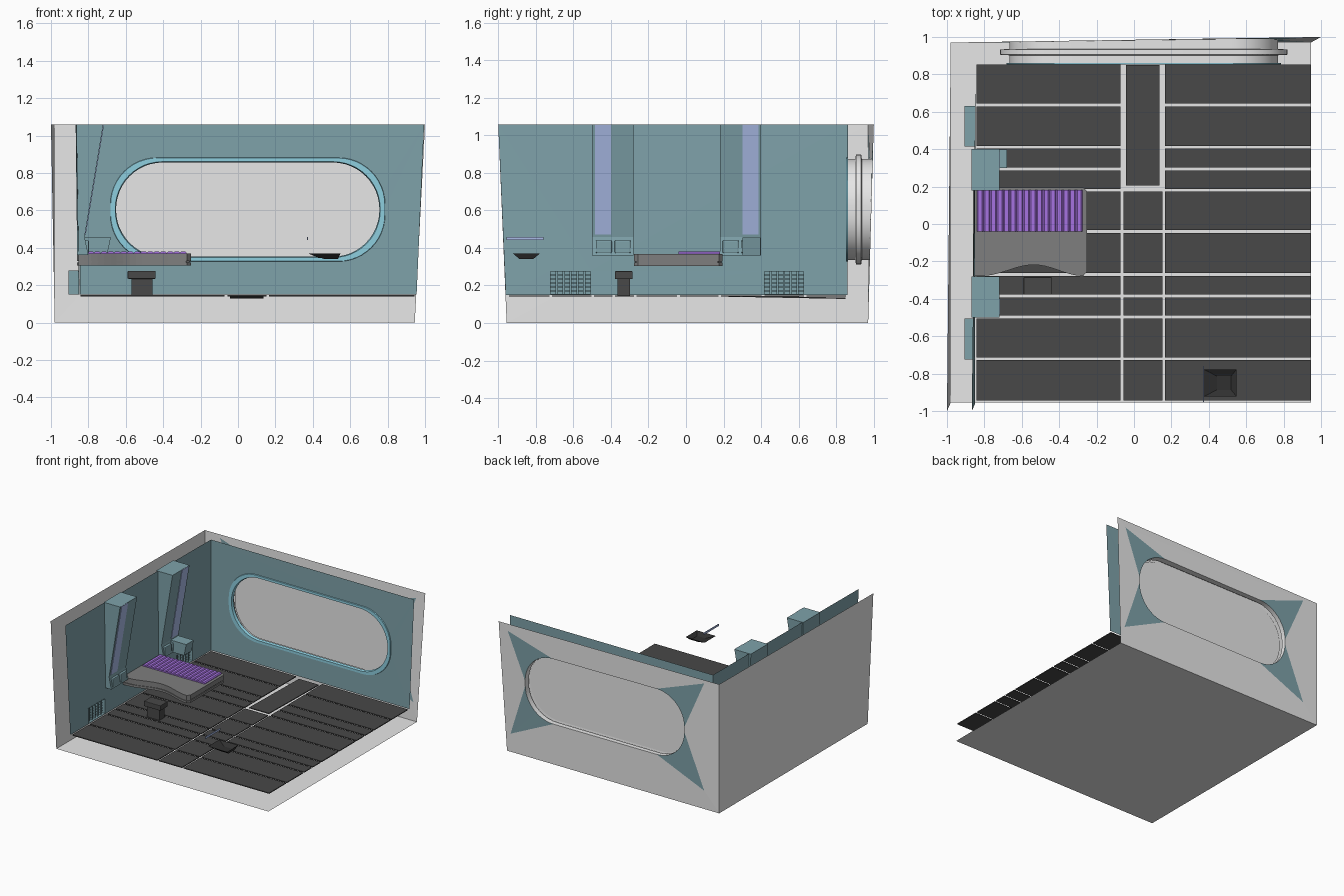
import bpy, bmesh, math
from mathutils import Vector

if "Cube" in bpy.data.objects:
    bpy.data.objects.remove(bpy.data.objects["Cube"])


def mat(name, r, g, b):
    m = bpy.data.materials.new(name)
    m.diffuse_color = (r, g, b, 1)
    m.use_nodes = True
    m.node_tree.nodes["Principled BSDF"].inputs["Base Color"].default_value = m.diffuse_color
    return m


WHITE = mat("pale grey", 0.8, 0.8, 0.8)
TEAL = mat("dusty teal", 0.21, 0.36, 0.40)
CYAN = mat("light cyan", 0.27, 0.62, 0.74)
DARK = mat("charcoal", 0.065, 0.065, 0.065)
GREY = mat("mid grey", 0.21, 0.21, 0.21)
PURPLE = mat("purple", 0.38, 0.17, 0.75)
BLUE = mat("pale blue", 0.40, 0.50, 0.80)
BLACK = mat("near black", 0.03, 0.03, 0.03)


def finish(name, bm, *mats, smooth=False):
    me = bpy.data.meshes.new(name)
    bm.to_mesh(me)
    bm.free()
    for m in mats:
        me.materials.append(m)
    ob = bpy.data.objects.new(name, me)
    bpy.context.collection.objects.link(ob)
    if smooth:
        bpy.context.view_layer.objects.active = ob
        ob.select_set(True)
        bpy.ops.object.shade_smooth_by_angle(angle=math.radians(30))
        ob.select_set(False)
    return ob


def add_box(bm, x0, x1, y0, y1, z0, z1):
    r = bmesh.ops.create_cube(bm, size=1)
    for v in r["verts"]:
        v.co = ((x0 + x1) / 2 + v.co.x * (x1 - x0), (y0 + y1) / 2 + v.co.y * (y1 - y0),
                (z0 + z1) / 2 + v.co.z * (z1 - z0))
    return r["verts"]


def box(name, m, *dims, bevel=0):
    bm = bmesh.new()
    add_box(bm, *dims)
    if bevel:
        bmesh.ops.bevel(bm, geom=bm.edges[:], offset=bevel, segments=2, affect='EDGES', profile=0.5)
    return finish(name, bm, m)


def prism(name, m, pts, vec):
    """Closed outline extruded along vec."""
    bm = bmesh.new()
    f = bm.faces.new([bm.verts.new(p) for p in pts])
    r = bmesh.ops.extrude_face_region(bm, geom=[f], use_keep_orig=True)
    bmesh.ops.translate(bm, vec=vec, verts=[g for g in r["geom"] if isinstance(g, bmesh.types.BMVert)])
    bmesh.ops.recalc_face_normals(bm, faces=bm.faces[:])
    return finish(name, bm, m)


def sheet(name, m, loops):
    """Flat sheet filled between an outline and its holes."""
    bm = bmesh.new()
    edges = []
    for pts in loops:
        vs = [bm.verts.new(p) for p in pts]
        edges += [bm.edges.new((vs[i - 1], vs[i])) for i in range(len(vs))]
    bmesh.ops.triangle_fill(bm, use_beauty=True, edges=edges)
    return finish(name, bm, m)


SEG = 12


def window_loop(hw, hh, y, r=0.25):
    """Rounded window outline, four corner arcs in order: +x+z, -x+z, -x-z, +x-z."""
    pts = []
    for k, (sx, sz) in enumerate(((1, 1), (-1, 1), (-1, -1), (1, -1))):
        for i in range(SEG + 1):
            a = math.pi / 2 * (k + i / SEG)
            x = 0.052 + sx * (hw - r) + r * math.cos(a)
            z = 0.604 + sz * (hh - r) + r * math.sin(a)
            pts.append(Vector((x, y(x, z) if callable(y) else y, z)))
    return pts


def loft(name, m, loops):
    bm = bmesh.new()
    rows = [[bm.verts.new(p) for p in l] for l in loops]
    for a, b in zip(rows, rows[1:]):
        for i in range(len(a)):
            bm.faces.new((a[i - 1], a[i], b[i], b[i - 1]))
    return finish(name, bm, m, smooth=True)


# outer shell: bottom, left side, back with window surround and teal corners
def back_y(x, z):
    return 0.97 + 0.03 * (z / 1.06) * (x + 1) / 2


sheet("shell_bottom", WHITE, [[(-0.98, -0.955, 0), (0.945, -0.955, 0), (0.945, 0.97, 0), (-0.98, 0.97, 0)]])
sheet("shell_left", WHITE, [[(-0.98, -0.955, 0), (-0.98, 0.97, 0), (-0.98, 0.97, 1.058), (-1, -1, 1.058)]])
bm = bmesh.new()
P = lambda x, z: bm.verts.new((x, back_y(x, z), z))
outer = [P(1.0, 1.058), P(-0.98, 1.058), P(-0.98, 0), P(0.945, 0)]
inner = [P(0.92, 1.0), P(-0.845, 1.03), P(-0.845, 0.15), P(0.91, 0.15)]
ring = [bm.verts.new(p) for p in window_loop(0.718, 0.27, back_y)]
for k in range(4):
    n = (k + 1) % 4
    bm.faces.new((outer[k], outer[n], inner[n], inner[k]))
    end, start = ring[k * (SEG + 1) + SEG], ring[n * (SEG + 1)]
    bm.faces.new((inner[k], inner[n], start, end))
    for i in range(SEG):
        j = k * (SEG + 1) + i
        bm.faces.new((inner[k], ring[j + 1], ring[j])).material_index = 1
finish("shell_back", bm, WHITE, TEAL)

# window tunnel with flange, pane and coloured rim
loft("window_tunnel", WHITE, [window_loop(0.718, 0.27, 0.862), window_loop(0.718, 0.27, 0.902),
     window_loop(0.768, 0.292, 0.905), window_loop(0.768, 0.292, 0.933),
     window_loop(0.718, 0.27, 0.936), window_loop(0.718, 0.27, back_y)])
sheet("window_pane", WHITE, [window_loop(0.717, 0.269, 0.91)])
loft("window_rim", CYAN, [window_loop(0.735, 0.278, 0.862), window_loop(0.733, 0.276, 0.852),
     window_loop(0.708, 0.256, 0.852), window_loop(0.704, 0.252, 0.875)])

# inner walls
sheet("inner_back_wall", TEAL, [[(-0.845, 0.86, 0.15), (0.955, 0.86, 0.15), (0.995, 0.862, 1.058),
      (-0.845, 0.86, 1.058)], window_loop(0.72, 0.27, 0.86)])


def wall_x(y, z):
    return -0.847 - 0.02 * (0.86 - y) / 1.86 * (z / 1.06)


VENTS = ((-0.725, -0.505), (0.415, 0.63))
outline = [(-0.96, 0.15)]
for a, b in VENTS:
    outline += [(a, 0.15), (a, 0.278), (b, 0.278), (b, 0.15)]
outline += [(0.86, 0.15), (0.86, 1.058), (-1.0, 1.058)]
sheet("inner_left_wall", TEAL, [[(wall_x(y, z), y, z) for y, z in outline]])

# recessed wall vents with slats
for n, (a, b) in enumerate(VENTS):
    bm = bmesh.new()
    add_box(bm, -0.905, -0.900, a, b, 0.15, 0.278)
    for y in (a, b - 0.004):
        add_box(bm, -0.905, -0.85, y, y + 0.004, 0.15, 0.278)
    for z in (0.15, 0.274):
        add_box(bm, -0.905, -0.85, a, b, z, z + 0.004)
    for i in range(1, 6):
        y = a + (b - a) * i / 6
        add_box(bm, -0.90, -0.865, y - 0.006, y + 0.006, 0.154, 0.274)
        z = 0.15 + 0.128 * i / 6
        add_box(bm, -0.90, -0.875, a, b, z - 0.003, z + 0.003)
    finish(f"vent_{n}", bm, TEAL)


# leaning wall pillars with light strips, mirrored along the wall
def lean(z):
    return -0.72 - 0.10 * (1.058 - z) / 0.60


for n, s in enumerate((-1, 1)):
    Y = lambda d: -0.05 + s * d
    prism(f"pillar_{n}", TEAL, [(x, Y(0.23), z) for x, z in
          ((-0.868, 1.058), (-0.72, 1.058), (-0.82, 0.458), (-0.80, 0.36), (-0.86, 0.36))],
          (0, s * 0.22, 0))
    prism(f"light_strip_{n}", BLUE, [(lean(z) + 0.004, Y(d), z) for d, z in
          ((0.35, 0.47), (0.435, 0.47), (0.435, 1.057), (0.35, 1.057))], (-0.006, 0, 0))
    for d in (0.245, 0.345):
        ys = sorted((Y(d), Y(d + 0.085)))
        box(f"pillar_plate_{n}", TEAL, -0.83, -0.797, ys[0], ys[1], 0.372, 0.44, bevel=0.006)
prism("wall_console", TEAL, [(x, 0.30, z) for x, z in
      ((-0.82, 0.455), (-0.68, 0.455), (-0.70, 0.36), (-0.82, 0.36))], (0, 0.097, 0))

# floor tiles with open gaps
G = 0.007
ROWS = (-0.95, -0.72, -0.497, -0.385, -0.27, -0.04, 0.18, 0.294, 0.41, 0.636, 0.86)
COLS = (-0.85, -0.064, 0.16, 0.95)
bm = bmesh.new()
for c in range(3):
    for y0, y1 in zip(ROWS, ROWS[1:]):
        if c == 1 and y0 > 0.1:
            continue
        add_box(bm, COLS[c] + G, COLS[c + 1] - G, y0 + G, y1 - G, 0.14, 0.147)
finish("floor_tiles", bm, DARK)
bm = bmesh.new()
for v in add_box(bm, -0.042, 0.137, 0.205, 0.85, 0.14, 0.147):
    if v.co.y > 0.5:
        v.co.z -= 0.012
finish("sloped_floor_panel", bm, DARK)


# bed: two-layer base with a concave front edge, ribbed mattress
def bed_layer(name, inset, z0, z1):
    x0, x1, yb = -0.86 + inset, -0.252 - inset, 0.195 - inset
    pts = [(x1, yb - 0.02, z0), (x1 - 0.02, yb, z0), (x0, yb, z0), (x0, -0.278 + inset, z0)]
    for i in range(17):
        t = i / 16
        x = x0 + 0.04 + t * (x1 - x0 - 0.06)
        pts.append((x, -0.278 + inset + 0.07 * math.sin(math.pi * t) ** 2 * (0.7 + 0.3 * t), z0))
    pts.append((x1, -0.255, z0))
    prism(name, GREY, pts, (0, 0, z1 - z0))


bed_layer("bed_lower", 0.0, 0.304, 0.322)
bed_layer("bed_middle", 0.006, 0.322, 0.328)
bed_layer("bed_upper", 0.0, 0.328, 0.368)
RIBS = 16
pts = [(-0.275, -0.04, 0.335), (-0.84, -0.04, 0.335)]
w = 0.565 / RIBS
for i in range(RIBS):
    x = -0.84 + i * w
    pts += [(x, -0.04, 0.373), (x + w * 0.2, -0.04, 0.38), (x + w * 0.8, -0.04, 0.38)]
pts.append((-0.275, -0.04, 0.373))
prism("mattress", PURPLE, pts, (0, 0.222, 0))

# stool
box("stool_leg", DARK, -0.57, -0.457, -0.365, -0.298, 0.145, 0.236)
box("stool_seat", DARK, -0.59, -0.44, -0.378, -0.284, 0.234, 0.276, bevel=0.004)

# floating basin: tapered open bowl
bm = bmesh.new()
bowl = add_box(bm, 0.375, 0.548, -0.922, -0.778, 0.34, 0.37)
for v in bowl:
    if v.co.z < 0.35:
        v.co.x = 0.46 if v.co.x < 0.46 else 0.535
        v.co.y = -0.85 + (v.co.y + 0.85) * 0.5
bm.normal_update()
top = max(bm.faces, key=lambda f: f.calc_center_median().z)
bmesh.ops.inset_region(bm, faces=[top], thickness=0.008)
for v in top.verts:
    v.co = Vector((0.49, -0.85, 0.346)).lerp(Vector((v.co.x, v.co.y, 0.346)), 0.55)
finish("basin", bm, BLACK)
box("mirror_strip", BLUE, 0.369, 0.374, -0.955, -0.758, 0.442, 0.458)
